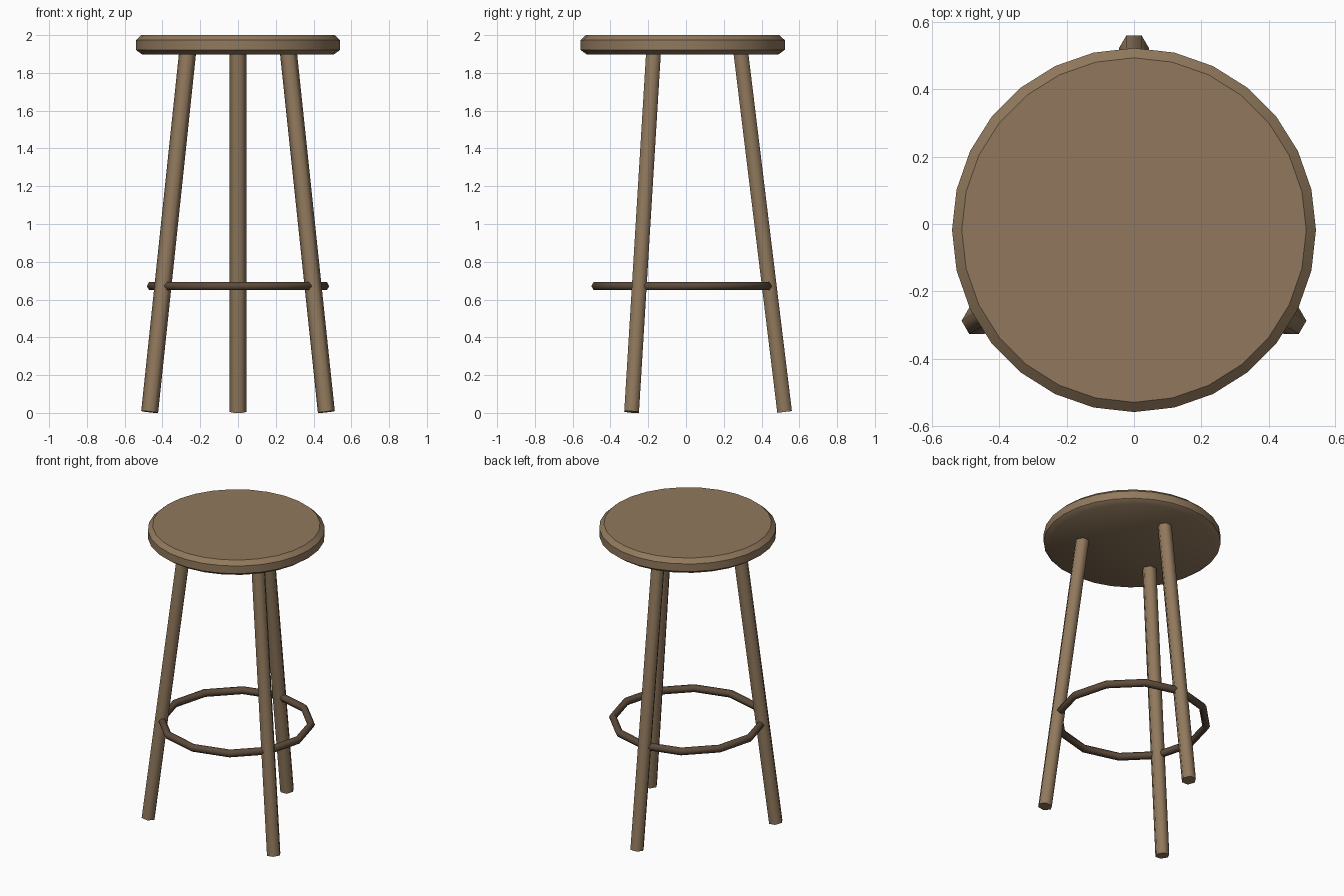
import bpy, bmesh, math
from mathutils import Vector

if "Cube" in bpy.data.objects:
    bpy.data.objects.remove(bpy.data.objects["Cube"])

CY = -0.018  # the stool's axis sits slightly forward of the origin


def material(name, color):
    m = bpy.data.materials.new(name)
    m.diffuse_color = (*color, 1)
    m.use_nodes = True
    m.node_tree.nodes["Principled BSDF"].inputs["Base Color"].default_value = m.diffuse_color
    return m


wood = material("brown wood", (0.283, 0.191, 0.109))
dark = material("dark brown", (0.109, 0.070, 0.043))


def finish(name, bm, angle, mat):
    bmesh.ops.recalc_face_normals(bm, faces=bm.faces)
    me = bpy.data.meshes.new(name)
    bm.to_mesh(me)
    bm.free()
    me.materials.append(mat)
    ob = bpy.data.objects.new(name, me)
    bpy.context.collection.objects.link(ob)
    bpy.ops.object.select_all(action='DESELECT')
    ob.select_set(True)
    bpy.context.view_layer.objects.active = ob
    bpy.ops.object.shade_smooth_by_angle(angle=math.radians(angle))
    return ob


def skin(bm, loops, wrap):
    """Join equal-sized vertex loops with quads; wrap joins last to first, else cap."""
    n = len(loops[0])
    for i in range(len(loops) if wrap else len(loops) - 1):
        a, b = loops[i], loops[(i + 1) % len(loops)]
        for j in range(n):
            k = (j + 1) % n
            bm.faces.new((a[j], a[k], b[k], b[j]))
    if not wrap:
        bm.faces.new(loops[0])
        bm.faces.new(loops[-1])


def lathe(name, profile, sides, wrap, angle, mat):
    bm = bmesh.new()
    loops = [[bm.verts.new((r * math.cos(math.tau * i / sides),
                            CY + r * math.sin(math.tau * i / sides), z))
              for i in range(sides)] for r, z in profile]
    skin(bm, loops, wrap)
    return finish(name, bm, angle, mat)


# Round seat: crisp top rim, softer underside
lathe("seat", [(0.508, 1.898), (0.541, 1.922), (0.541, 1.973), (0.512, 2.0)],
      28, False, 40, wood)

# Foot ring: hexagonal tube, twelve segments
tube = [(0.459 + 0.024 * math.cos(math.tau * k / 6),
         0.671 + 0.024 * math.sin(math.tau * k / 6)) for k in range(6)]
lathe("foot_ring", tube, 12, True, 65, dark)

# Three splayed hexagonal legs
for name, deg in (("back_leg", 90), ("front_left_leg", 210), ("front_right_leg", 330)):
    a = math.radians(deg)
    out = Vector((math.cos(a), math.sin(a), 0))
    side = Vector((-math.sin(a), math.cos(a), 0))
    base = Vector((0, CY, 0))
    foot = base + out * 0.540 + Vector((0, 0, 0.005))
    head = base + out * 0.308 + Vector((0, 0, 1.91))
    normal = side.cross((head - foot).normalized())
    bm = bmesh.new()
    loops = [[bm.verts.new(p + 0.045 * (side * math.cos(math.tau * k / 6)
                                        + normal * math.sin(math.tau * k / 6)))
              for k in range(6)] for p in (foot, head)]
    skin(bm, loops, False)
    finish(name, bm, 65, wood)
